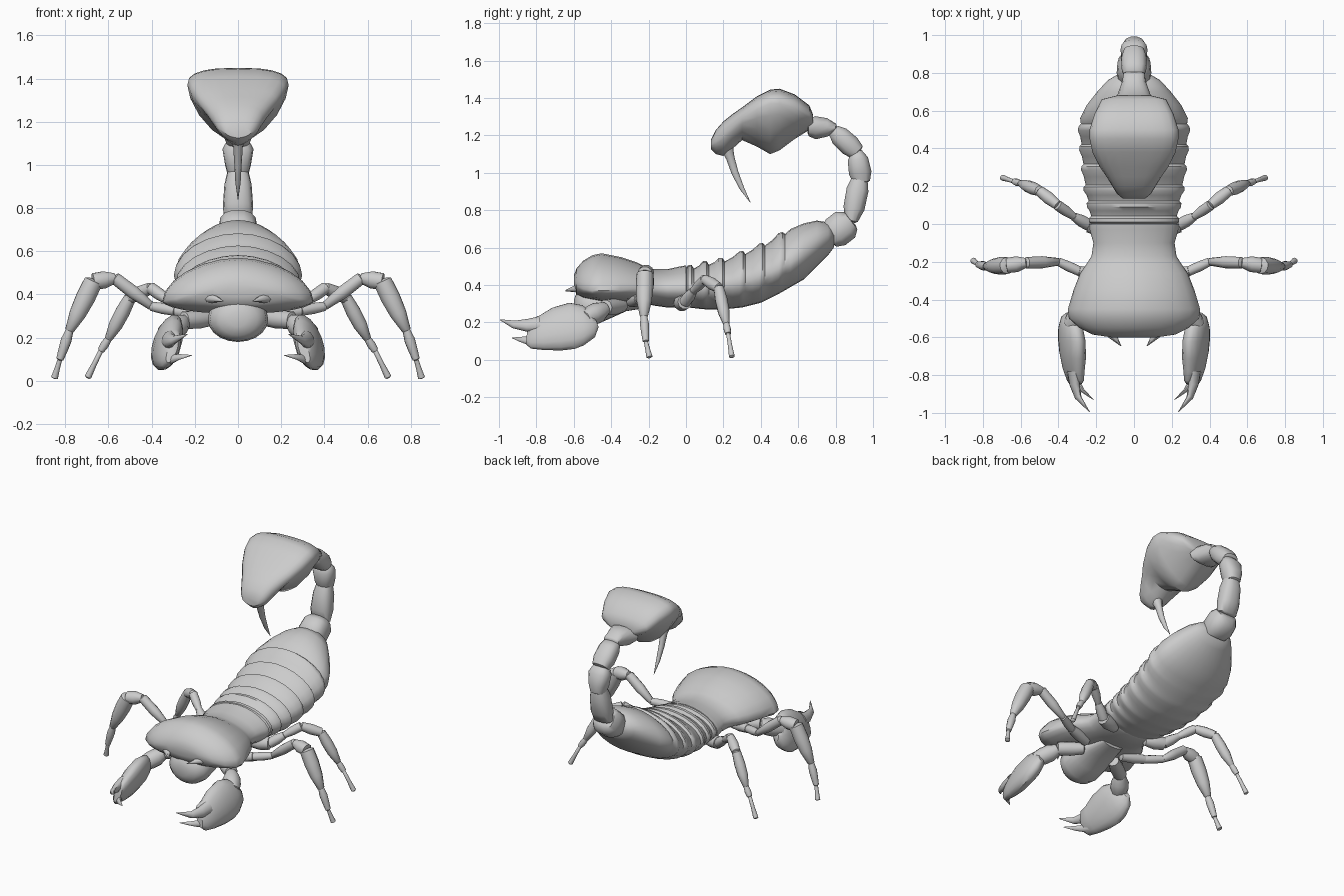
import bpy, bmesh, math
from mathutils import Vector

grey = bpy.data.materials.new("shell grey")
grey.diffuse_color = (0.6, 0.6, 0.6, 1)
X, Z = Vector((1, 0, 0)), Vector((0, 0, 1))


def loft(name, rings, side=None, up=None, n=16, ptop=1.0, pbot=1.0, mirror=False, angle=45):
    """Skin rings of (centre, half width, upward reach, downward reach)."""
    bm = bmesh.new()
    cen = [Vector(r[0]) for r in rings]
    loops = []
    for i, (c, w, hi, lo) in enumerate(rings):
        t = (cen[min(i + 1, len(cen) - 1)] - cen[max(i - 1, 0)]).normalized()
        s = Vector(side).normalized() if side else t.cross(Z).normalized()
        u = up or s.cross(t).normalized()
        if not up and not side and u.z < 0:
            u = -u
        loop = []
        for k in range(n):
            a = 2 * math.pi * k / n
            ca, sa = math.cos(a), math.sin(a)
            p = ptop if sa >= 0 else pbot
            x = math.copysign(abs(ca) ** p, ca) * w
            z = math.copysign(abs(sa) ** p, sa) * (hi if sa >= 0 else lo)
            loop.append(bm.verts.new(cen[i] + s * x + u * z))
        loops.append(loop)
    for a, b in zip(loops, loops[1:]):
        for k in range(n):
            bm.faces.new((a[k], a[(k + 1) % n], b[(k + 1) % n], b[k]))
    bm.faces.new(loops[0])
    bm.faces.new(loops[-1])
    bmesh.ops.recalc_face_normals(bm, faces=bm.faces)
    me = bpy.data.meshes.new(name)
    bm.to_mesh(me)
    bm.free()
    me.materials.append(grey)
    ob = bpy.data.objects.new(name, me)
    bpy.context.collection.objects.link(ob)
    if mirror:
        ob.modifiers.new("mirror", "MIRROR").use_mirror_merge = False
    bpy.ops.object.select_all(action="DESELECT")
    ob.select_set(True)
    bpy.context.view_layer.objects.active = ob
    bpy.ops.object.shade_smooth_by_angle(angle=math.radians(angle))
    return ob


def slices(table):
    """Rows of y, top, bottom, half width, height of the widest line."""
    return [((0, y, m), w, t - m, m - b) for y, t, b, w, m in table]


def limb(name, p, q, radii, n=10):
    """Mirrored limb segment with evenly spaced radii and rounded ends."""
    p, q = Vector(p), Vector(q)
    k = len(radii) - 1
    rows = [(p.lerp(q, -0.04), radii[0] * 0.55)]
    rows += [(p.lerp(q, i / k), r) for i, r in enumerate(radii)]
    rows += [(p.lerp(q, 1.04), radii[-1] * 0.55)]
    return loft(name, [(c, r, r, r) for c, r in rows], n=n, mirror=True)


# Broad shield over the head, running back into the thorax
loft("head_shield", slices([
    (-0.60, 0.45, 0.39, 0.12, 0.42), (-0.585, 0.49, 0.35, 0.22, 0.40),
    (-0.55, 0.53, 0.33, 0.29, 0.38), (-0.50, 0.56, 0.32, 0.345, 0.37),
    (-0.45, 0.57, 0.31, 0.35, 0.37), (-0.35, 0.55, 0.31, 0.32, 0.375),
    (-0.26, 0.52, 0.30, 0.285, 0.38), (-0.21, 0.495, 0.30, 0.25, 0.38),
    (-0.17, 0.485, 0.29, 0.225, 0.38), (-0.10, 0.485, 0.28, 0.215, 0.38),
    (-0.03, 0.50, 0.28, 0.235, 0.38), (0.00, 0.505, 0.29, 0.235, 0.38),
    (0.01, 0.47, 0.30, 0.20, 0.38)]), X, Z, 24, 1.1)

# Rounded mouth below the shield
loft("mouth", slices([
    (-0.60, 0.32, 0.25, 0.04, 0.285), (-0.585, 0.36, 0.21, 0.09, 0.285),
    (-0.55, 0.39, 0.185, 0.13, 0.285), (-0.50, 0.395, 0.18, 0.14, 0.285),
    (-0.42, 0.38, 0.215, 0.135, 0.29), (-0.32, 0.36, 0.26, 0.11, 0.30),
    (-0.20, 0.34, 0.28, 0.08, 0.31)]), X, Z, 20)

# Small pointed jaws
loft("jaw", [((0.14, -0.52, 0.385), 0.04, 0.03, 0.03), ((0.13, -0.58, 0.38), 0.035, 0.02, 0.025),
             ((0.07, -0.645, 0.37), 0.003, 0.003, 0.003)], X, n=8, mirror=True)

# Abdomen: tapered loft with a stepped lip at the end of every plate
keys = [(-0.03, 0.485, 0.285, 0.225, 0.38), (0.10, 0.52, 0.27, 0.245, 0.39),
        (0.20, 0.54, 0.27, 0.265, 0.40), (0.30, 0.575, 0.28, 0.275, 0.42),
        (0.40, 0.615, 0.305, 0.285, 0.45), (0.50, 0.67, 0.355, 0.292, 0.49),
        (0.56, 0.70, 0.39, 0.285, 0.52), (0.63, 0.73, 0.43, 0.25, 0.56),
        (0.70, 0.745, 0.50, 0.195, 0.61), (0.76, 0.735, 0.56, 0.14, 0.65),
        (0.79, 0.70, 0.60, 0.09, 0.655)]


def sample(y, grow):
    for a, b in zip(keys, keys[1:]):
        if a[0] <= y <= b[0]:
            f = (y - a[0]) / (b[0] - a[0])
            _, t, lo, w, m = [p + (q - p) * f for p, q in zip(a, b)]
            return (y, t + grow, lo, w + grow * 0.6, m)


edges = [-0.03, 0.03, 0.11, 0.195, 0.305, 0.41, 0.515]
rows = []
for a, b in zip(edges, edges[1:]):
    rows += [sample(a + 0.012, -0.016), sample((a + b) / 2, -0.008),
             sample(b - 0.02, 0.010), sample(b, 0.006)]
rows += [sample(0.53, -0.012)] + [sample(y, 0) for y in (0.56, 0.63, 0.70, 0.76, 0.79)]
loft("abdomen", slices(rows), X, Z, 24, 1.05)

# Jointed tail: start, end, then (half width, half depth) along each joint
tail = [((0.765, 0.655), (0.88, 0.745), [(0.08, 0.065), (0.092, 0.088), (0.088, 0.088), (0.07, 0.06)]),
        ((0.885, 0.745), (0.928, 0.965), [(0.065, 0.035), (0.07, 0.058), (0.063, 0.06), (0.05, 0.045)]),
        ((0.94, 0.95), (0.912, 1.115), [(0.047, 0.045), (0.06, 0.062), (0.072, 0.056), (0.05, 0.03)]),
        ((0.915, 1.11), (0.79, 1.225), [(0.055, 0.045), (0.068, 0.058), (0.066, 0.055), (0.055, 0.035)]),
        ((0.80, 1.245), (0.655, 1.24), [(0.055, 0.02), (0.062, 0.05), (0.085, 0.063), (0.10, 0.045)])]
for i, (p, q, sec) in enumerate(tail):
    p, q = Vector((0, *p)), Vector((0, *q))
    rings = [(p.lerp(q, -0.04), sec[0][0] * 0.6, sec[0][1] * 0.6, sec[0][1] * 0.6)]
    rings += [(p.lerp(q, t), w, d, d) for t, (w, d) in zip((0, 0.3, 0.75, 1), sec)]
    rings += [(p.lerp(q, 1.04), sec[3][0] * 0.6, sec[3][1] * 0.6, sec[3][1] * 0.6)]
    loft(f"tail_joint_{i + 1}", rings, X, n=14, ptop=0.8, pbot=0.8)

# Wide venom bulb with a keeled underside
loft("tail_bulb", slices([
    (0.68, 1.31, 1.24, 0.09, 1.28), (0.66, 1.36, 1.23, 0.17, 1.31),
    (0.58, 1.42, 1.18, 0.21, 1.35), (0.50, 1.45, 1.12, 0.235, 1.37),
    (0.45, 1.445, 1.10, 0.235, 1.37), (0.38, 1.41, 1.14, 0.22, 1.34),
    (0.30, 1.35, 1.175, 0.18, 1.29), (0.25, 1.315, 1.13, 0.145, 1.25),
    (0.20, 1.275, 1.09, 0.115, 1.21), (0.16, 1.23, 1.10, 0.09, 1.17),
    (0.135, 1.18, 1.125, 0.06, 1.15)]), X, Z, 20, 0.75, 1.25)

# Curved sting
loft("sting", [((0, 0.22, 1.13), 0.035, 0.035, 0.035), ((0, 0.237, 1.08), 0.022, 0.024, 0.024),
               ((0, 0.262, 1.0), 0.017, 0.02, 0.02), ((0, 0.30, 0.915), 0.012, 0.013, 0.013),
               ((0, 0.345, 0.84), 0.001, 0.001, 0.001)], X, n=10)

# Front legs
fl = [(0.14, -0.29, 0.31), (0.29, -0.25, 0.325), (0.40, -0.20, 0.345), (0.57, -0.205, 0.475),
      (0.67, -0.22, 0.46), (0.78, -0.225, 0.235), (0.825, -0.215, 0.10), (0.85, -0.195, 0.015)]
fr = [[0.03, 0.035, 0.028], [0.025, 0.027, 0.022], [0.02, 0.032, 0.03], [0.025, 0.042, 0.04],
      [0.045, 0.047, 0.04, 0.022], [0.018, 0.025, 0.022, 0.017], [0.011, 0.013, 0.017]]
# Rear legs
rl = [(0.12, -0.04, 0.30), (0.24, -0.005, 0.31), (0.32, 0.04, 0.37), (0.405, 0.10, 0.43),
      (0.50, 0.175, 0.385), (0.60, 0.215, 0.195), (0.635, 0.225, 0.14), (0.695, 0.245, 0.018)]
rr = [[0.03, 0.045, 0.04], [0.032, 0.032, 0.022], [0.02, 0.028, 0.028], [0.026, 0.033, 0.028],
      [0.028, 0.034, 0.032, 0.018], [0.016, 0.02, 0.016], [0.011, 0.012, 0.016]]
for pos, pts, rad in (("front", fl, fr), ("rear", rl, rr)):
    for part, p, q, r in zip(("hip", "socket", "thigh", "knee", "shin", "ankle", "foot"), pts, pts[1:], rad):
        limb(f"{pos}_leg_{part}", p, q, r)

# Claw arms
limb("claw_upper_arm", (0.12, -0.34, 0.29), (0.25, -0.43, 0.28), [0.035, 0.045, 0.042])
limb("claw_forearm", (0.25, -0.43, 0.275), (0.335, -0.54, 0.22), [0.035, 0.055, 0.055, 0.045])

# Flattened, tilted palm
tilt = (0.93, 0, 0.36)
palm = [(0.34, -0.48, 0.20, 0.02, 0.03), (0.34, -0.50, 0.19, 0.04, 0.075),
        (0.335, -0.55, 0.185, 0.055, 0.115), (0.33, -0.61, 0.182, 0.06, 0.133),
        (0.325, -0.69, 0.165, 0.06, 0.125), (0.32, -0.77, 0.145, 0.05, 0.10),
        (0.31, -0.83, 0.14, 0.035, 0.085), (0.305, -0.85, 0.14, 0.02, 0.06)]
loft("claw_palm", [((x, y, z), w, h, h) for x, y, z, w, h in palm], tilt, n=16, mirror=True)

# Two hooked fingers
for name, pts in (("long", [(0.32, -0.78, 0.19, 0.045), (0.315, -0.85, 0.185, 0.035),
                            (0.295, -0.92, 0.19, 0.022), (0.235, -0.995, 0.215, 0.002)]),
                  ("short", [(0.325, -0.78, 0.095, 0.035), (0.31, -0.83, 0.10, 0.025),
                             (0.275, -0.88, 0.11, 0.016), (0.215, -0.93, 0.118, 0.002)])):
    loft(f"claw_{name}_finger", [((x, y, z), r * 0.75, r, r) for x, y, z, r in pts], tilt, n=10, mirror=True)
